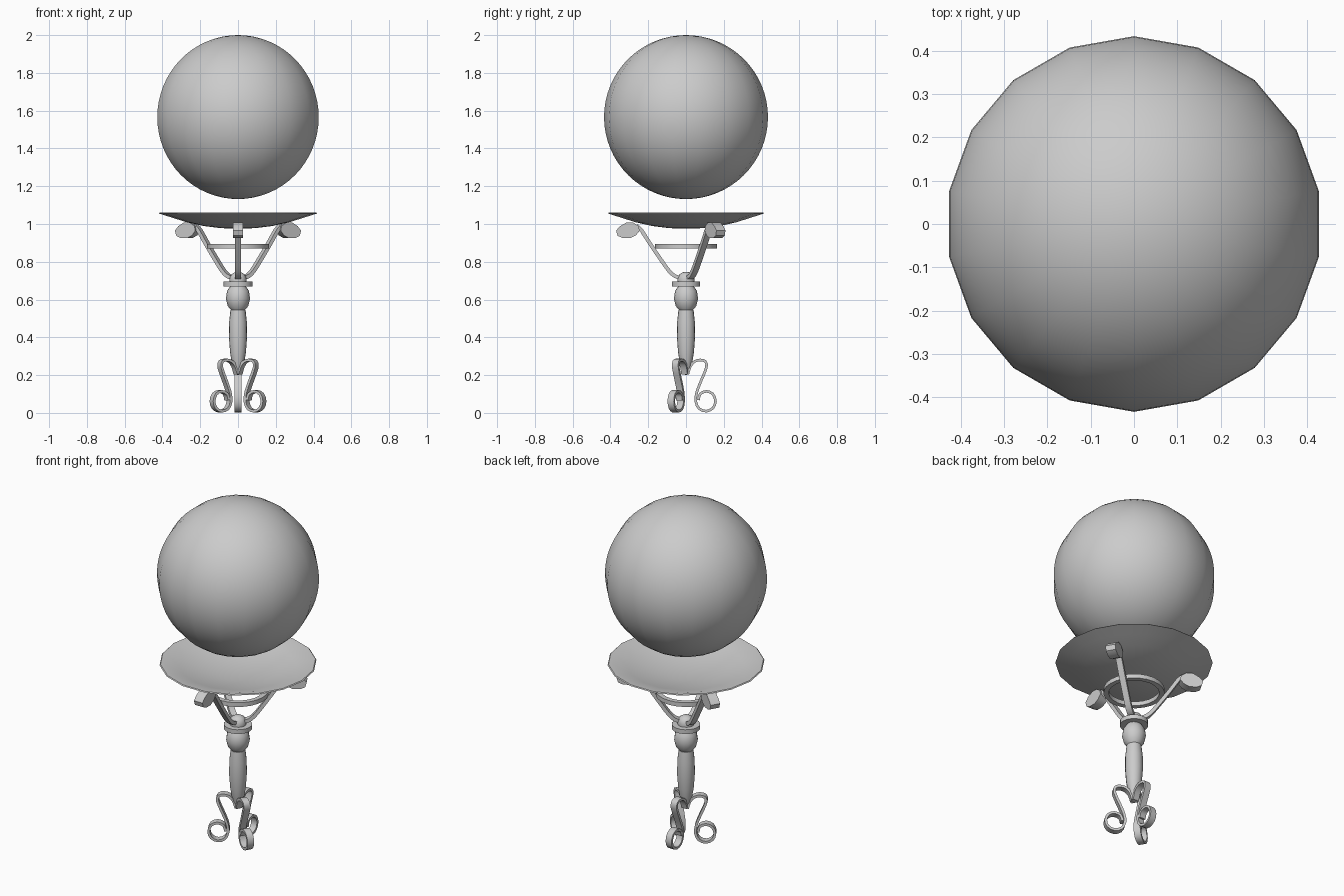
import bpy, bmesh
from math import sin, cos, pi, radians
from mathutils import Vector

if "Cube" in bpy.data.objects:
    bpy.data.objects.remove(bpy.data.objects["Cube"])


def finish(name, bm, smooth=40):
    bmesh.ops.recalc_face_normals(bm, faces=bm.faces)
    me = bpy.data.meshes.new(name)
    bm.to_mesh(me)
    bm.free()
    ob = bpy.data.objects.new(name, me)
    bpy.context.collection.objects.link(ob)
    bpy.ops.object.select_all(action='DESELECT')
    ob.select_set(True)
    bpy.context.view_layer.objects.active = ob
    bpy.ops.object.shade_smooth_by_angle(angle=radians(smooth))
    return ob


def lathe(name, profile, n=18, start=0.0, closed=False):
    # revolve an (r, z) profile about the z axis
    bm = bmesh.new()
    rings = [[bm.verts.new((r * cos(start + 2 * pi * i / n), r * sin(start + 2 * pi * i / n), z))
              for i in range(n)] for r, z in profile]
    pairs = list(zip(rings, rings[1:]))
    if closed:
        pairs.append((rings[-1], rings[0]))
    for a, b in pairs:
        for i in range(n):
            j = (i + 1) % n
            bm.faces.new((a[i], a[j], b[j], b[i]))
    bmesh.ops.remove_doubles(bm, verts=bm.verts, dist=1e-5)
    return finish(name, bm)


def refine(pts, k=2):
    # Catmull-Rom resampling of a path
    p = [Vector(q) for q in pts]
    p = [2 * p[0] - p[1]] + p + [2 * p[-1] - p[-2]]
    out = []
    for a, b, c, d in zip(p, p[1:], p[2:], p[3:]):
        for s in range(k):
            t = s / k
            out.append(0.5 * (2 * b + (c - a) * t + (2 * a - 5 * b + 4 * c - d) * t * t
                              + (3 * b - a - 3 * c + d) * t ** 3))
    return out + [p[-2]]


def place(q, side, ang):
    return (q[0] * cos(ang) - side * sin(ang), q[0] * sin(ang) + side * cos(ang), q[1])


def strip(name, pts, width, thick, ang):
    # flat bar following an (r, z) path in the vertical plane at ang
    p = refine(pts)
    bm = bmesh.new()
    rows = []
    for i, q in enumerate(p):
        t = (p[min(i + 1, len(p) - 1)] - p[max(i - 1, 0)]).normalized()
        nrm = Vector((-t.y, t.x)) * thick / 2
        rows.append([bm.verts.new(place(q + nrm * s, w * width / 2, ang))
                     for s, w in ((1, 1), (1, -1), (-1, -1), (-1, 1))])
    for a, b in zip(rows, rows[1:]):
        for i in range(4):
            j = (i + 1) % 4
            bm.faces.new((a[i], a[j], b[j], b[i]))
    bm.faces.new(rows[0])
    bm.faces.new(rows[-1])
    return finish(name, bm)


def slab(name, outline, width, ang):
    bm = bmesh.new()
    a, b = [[bm.verts.new(place(q, s * width / 2, ang)) for q in outline] for s in (1, -1)]
    bm.faces.new(a)
    bm.faces.new(b)
    for i in range(len(a)):
        j = (i + 1) % len(a)
        bm.faces.new((a[i], a[j], b[j], b[i]))
    return finish(name, bm)


# floating ball
R = 0.434
lathe("ball", [(R * sin(pi * i / 32), 1.566 - R * cos(pi * i / 32)) for i in range(33)], 18, pi / 2)

# shallow dish with a flat rim
lathe("dish", [(0, 0.975), (0.09, 0.978), (0.18, 0.989), (0.27, 1.009), (0.35, 1.034), (0.42, 1.056),
               (0.415, 1.061), (0.385, 1.058), (0.31, 1.037), (0.22, 1.014), (0.11, 0.998), (0, 0.994)])

# hoop tying the arms together
lathe("arm_hoop", [(0.135, 0.87), (0.163, 0.87), (0.163, 0.895), (0.135, 0.895)], 24, 0, True)

# turned stem
lathe("spindle", [(0, 0.2), (0.015, 0.205), (0.03, 0.25), (0.042, 0.32), (0.048, 0.4),
                  (0.047, 0.48), (0.04, 0.545), (0, 0.55)], 16)
lathe("stem_knob", [(0, 0.54), (0.035, 0.542), (0.054, 0.565), (0.064, 0.605),
                    (0.058, 0.645), (0.04, 0.672), (0, 0.68)], 16)
lathe("collar", [(0, 0.67), (0.076, 0.67), (0.076, 0.695), (0, 0.695)], 18)
lathe("stem_cap", [(0.044, 0.69), (0.046, 0.71), (0.036, 0.733), (0.018, 0.744), (0, 0.747)], 16)

# three arms with scrolled ends and three curled feet
arm = [(0.03, 0.715), (0.06, 0.725), (0.09, 0.752), (0.13, 0.807), (0.19, 0.895), (0.235, 0.965), (0.262, 0.992)]
scroll = [(0.245, 0.965), (0.252, 0.99), (0.28, 1.008), (0.315, 1.008), (0.35, 0.988), (0.37, 0.965),
          (0.362, 0.938), (0.335, 0.925), (0.295, 0.925), (0.265, 0.94)]
foot = [(0.01, 0.205), (0.022, 0.245), (0.045, 0.272), (0.075, 0.28), (0.103, 0.272), (0.108, 0.24),
        (0.082, 0.175), (0.057, 0.11), (0.052, 0.06), (0.07, 0.022), (0.108, 0.009), (0.143, 0.026),
        (0.156, 0.062), (0.142, 0.1), (0.108, 0.114), (0.075, 0.1), (0.066, 0.068)]
for k in range(3):
    a = radians(-90 + 120 * k)
    strip(f"arm_{k + 1}", arm, 0.034, 0.02, a)
    slab(f"arm_scroll_{k + 1}", scroll, 0.055, a)
    strip(f"foot_{k + 1}", foot, 0.038, 0.014, a + pi)
